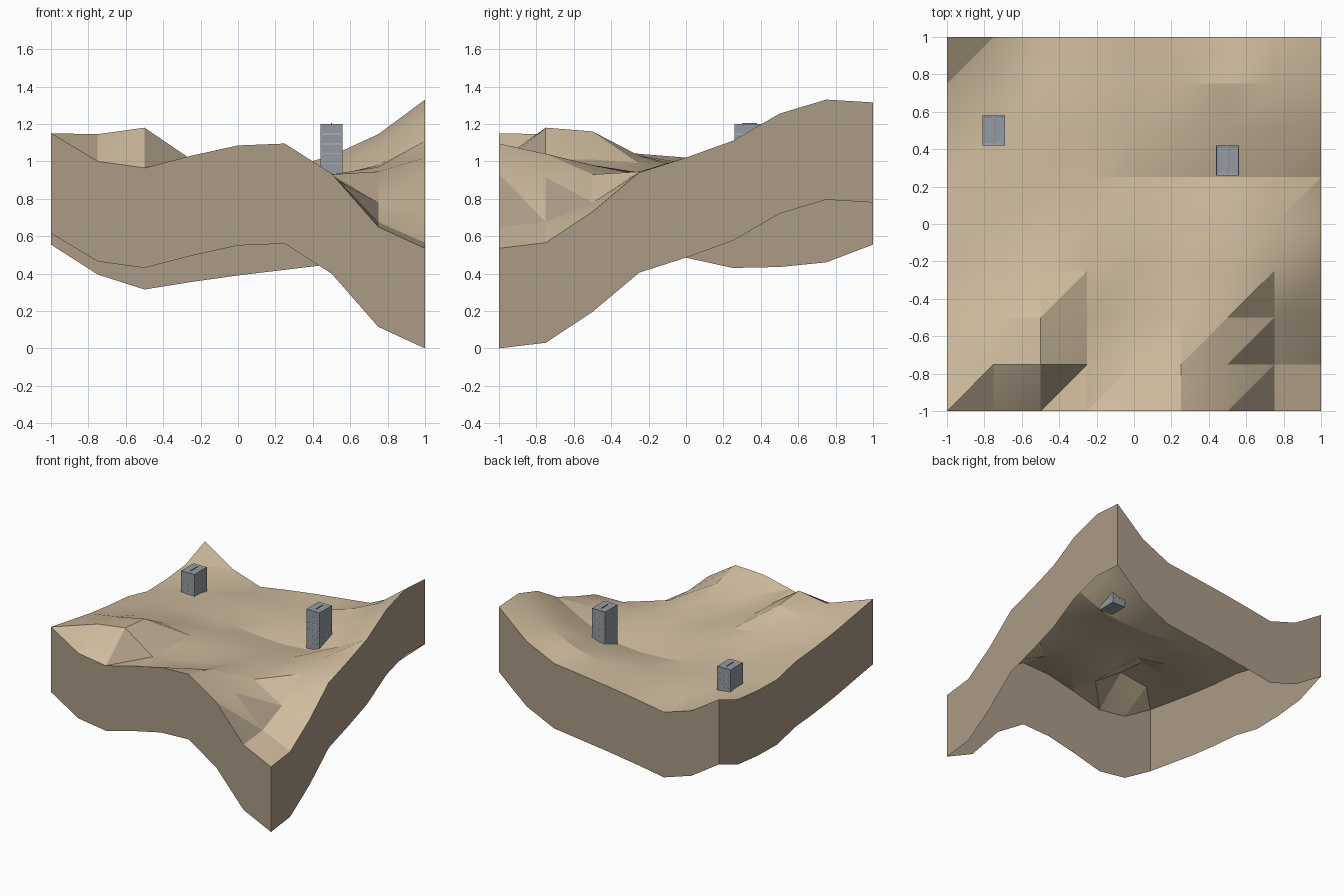
import bpy
import bmesh
import math
from mathutils import Matrix, Vector

if "Cube" in bpy.data.objects:
    bpy.data.objects.remove(bpy.data.objects["Cube"], do_unlink=True)


def make_material(name, red, green, blue):
    material = bpy.data.materials.new(name)
    material.use_nodes = True
    colour = (red, green, blue, 1)
    material.diffuse_color = colour
    shader = material.node_tree.nodes["Principled BSDF"]
    shader.inputs["Base Color"].default_value = colour
    shader.inputs["Roughness"].default_value = 0.9
    return material


sand = make_material("sand", 0.62, 0.5, 0.34)
rock = make_material("rock", 0.41, 0.33, 0.24)
stone = make_material("grey stone", 0.3, 0.33, 0.36)
mortar = make_material("pale mortar", 0.5, 0.52, 0.54)


def finish(mesh_data, name, materials):
    mesh = bpy.data.meshes.new(name)
    mesh_data.to_mesh(mesh)
    mesh_data.free()
    for material in materials:
        mesh.materials.append(material)
    part = bpy.data.objects.new(name, mesh)
    bpy.context.collection.objects.link(part)
    return part


# Terrain heights in hundredths, one row per step from front to back
height_rows = [
    "115 100 96.5 103 108.5 109.5 93.5 65 53.5",
    "111 114.5 118 101 99 104 91.5 67.5 56.5",
    "107 111 116 101 94 98 93 78 73",
    "104 103 103 99 95 94 93 94.5 94",
    "102 99 97 95 92 90 92 97 102",
    "96.5 95 92 90 87 86 88 98 111",
    "97 94 93 91 90 92 97 107 125.5",
    "99.5 91 88 89 91 96 103 114.5 133",
    "109 93 85 89 92.5 95.5 98.5 110 131.5",
]
step = 0.25
skirt_depth = 0.535


def build_terrain():
    bm = bmesh.new()
    grid = []
    for j, row in enumerate(height_rows):
        grid.append([bm.verts.new((i * step - 1, j * step - 1, float(h) / 100))
                     for i, h in enumerate(row.split())])
    count = len(grid) - 1

    # Triangulated ground, with rock on the steepest faces
    for j in range(count):
        for i in range(count):
            a, b = grid[j][i], grid[j][i + 1]
            c, d = grid[j + 1][i + 1], grid[j + 1][i]
            for corners in ((a, b, c), (a, c, d)):
                face = bm.faces.new(corners)
                face.normal_update()
                face.material_index = 1 if face.normal.z < math.cos(math.radians(45)) else 0

    # Hanging rock skirt around the rim, open underneath
    rim = grid[0][:-1] + [row[-1] for row in grid[:-1]]
    rim += grid[-1][:0:-1] + [row[0] for row in grid[:0:-1]]
    lower = [bm.verts.new(v.co - Vector((0, 0, skirt_depth))) for v in rim]
    for k in range(len(rim)):
        n = (k + 1) % len(rim)
        face = bm.faces.new((rim[n], rim[k], lower[k], lower[n]))
        face.material_index = 1

    # Crisp edges where rock meets sand
    for edge in bm.edges:
        if len({f.material_index for f in edge.link_faces}) > 1:
            edge.smooth = False
    return finish(bm, "terrain", [sand, rock])


terrain = build_terrain()
bpy.ops.object.select_all(action="DESELECT")
terrain.select_set(True)
bpy.context.view_layer.objects.active = terrain
bpy.ops.object.shade_smooth_by_angle(angle=math.radians(18), keep_sharp_edges=True)


def add_box(bm, centre, size):
    matrix = Matrix.Translation(centre) @ Matrix.Diagonal((*size, 1))
    bmesh.ops.create_cube(bm, size=1, matrix=matrix)


# Block tower with two shallow wells, a thin divider on top and mortar courses
def build_tower(name, x, y, top):
    width, length, height = 0.12, 0.16, 0.32
    bm = bmesh.new()
    add_box(bm, (x, y, top - height / 2), (width, length, height))
    everything = bm.verts[:] + bm.edges[:] + bm.faces[:]
    bmesh.ops.bisect_plane(bm, geom=everything, plane_co=(x, y, top), plane_no=(1, 0, 0))
    bm.normal_update()
    lids = [f for f in bm.faces if f.normal.z > 0.9]
    bmesh.ops.inset_individual(bm, faces=lids, thickness=0.018, depth=-0.003)
    add_box(bm, (x, y, top), (0.005, length / 2, 0.01))
    finish(bm, name, [stone])

    joints = bmesh.new()
    courses = 6
    for k in range(1, courses):
        z = top - k * height / courses
        add_box(joints, (x, y, z), (width + 0.002, length + 0.002, 0.004))
    finish(joints, name + "_mortar", [mortar])


build_tower("right_tower", -0.75, 0.5, 1.12)
build_tower("left_tower", 0.5, 0.34, 1.2)
